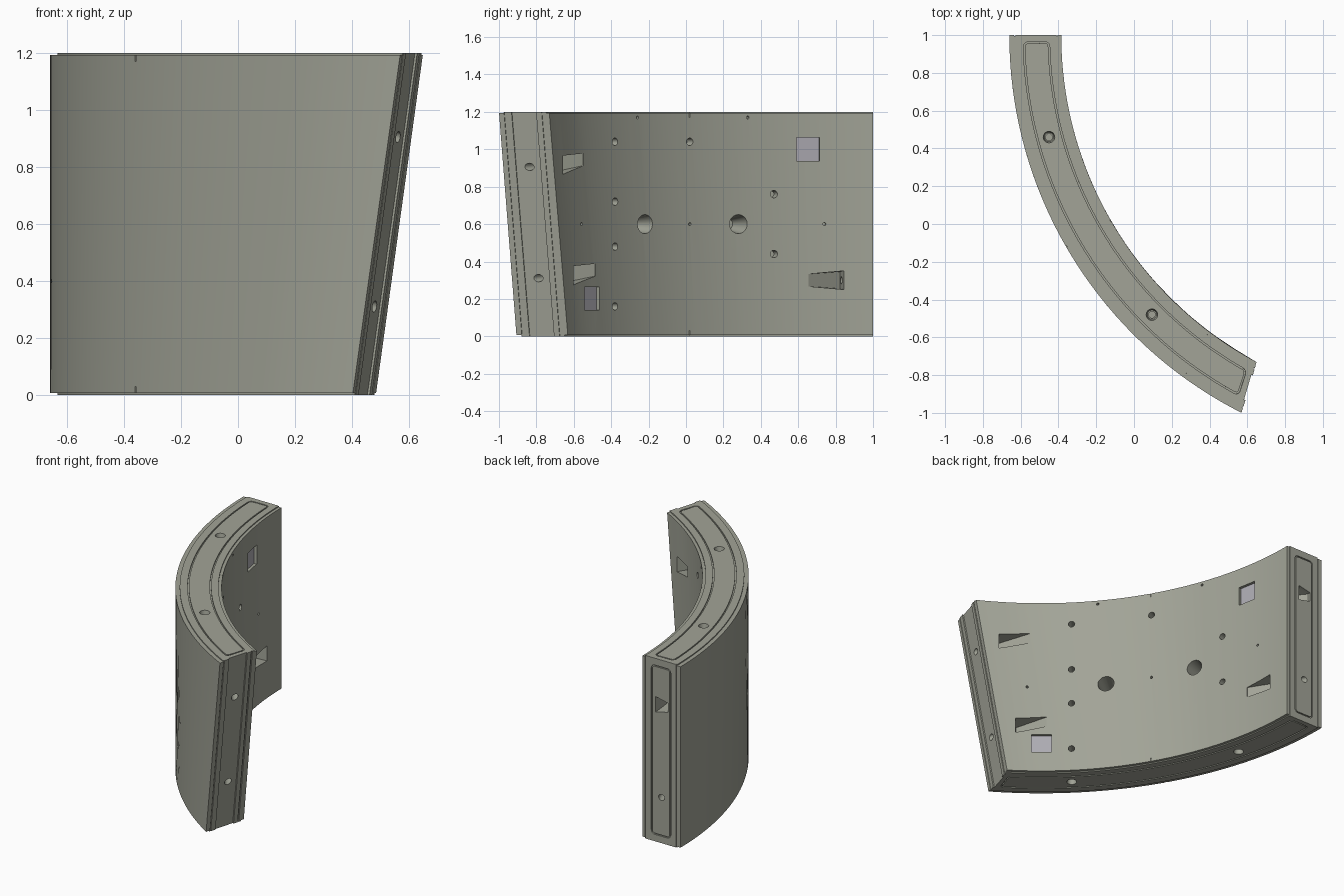
import bpy, bmesh
from math import sin, cos, asin, atan2, pi, sqrt
from mathutils import Vector

if "Cube" in bpy.data.objects:
    bpy.data.objects.remove(bpy.data.objects["Cube"])

RI, RO, H = 1.966, 2.241, 1.2
C = Vector((1.581, 1.0, 0))
P0 = Vector((0.57, -1.0, 1.2))              # outer top corner of the slanted end
V = Vector((0.284, 0.959, 0)).normalized()  # slanted end: outer to inner
RISE = Vector((0.167, -0.096, 1.2))         # slanted end: bottom to top
N = V.cross(RISE).normalized()              # slanted end: outward
Z = Vector((0, 0, 1))


def end_angle(r, z):
    q = P0 + RISE * ((z - H) / H) - C
    q.z = 0
    b = q.dot(V)
    t = -b - sqrt(b * b - q.length_squared + r * r)
    if abs(t) > 0.6:
        t = -b + sqrt(b * b - q.length_squared + r * r)
    p = q + V * t
    return atan2(-p.y, -p.x)


def polar(r, a, z):
    return Vector((C.x - r * cos(a), C.y - r * sin(a), z))


def swept(r, f, z):
    return polar(r, f * end_angle(r, z), z)


def slant(u, v, d):
    return P0 + RISE * ((u - H) / H) + V * v + N * d


def straight(u, v, d):
    return Vector((-0.66 + v, 1.0 + d, u))


def finish(bm, name):
    bmesh.ops.recalc_face_normals(bm, faces=bm.faces)
    me = bpy.data.meshes.new(name)
    bm.to_mesh(me)
    bm.free()
    ob = bpy.data.objects.new(name, me)
    bpy.context.collection.objects.link(ob)
    return ob


def loft(rings, name, closed=False):
    bm = bmesh.new()
    vs = [[bm.verts.new(p) for p in ring] for ring in rings]
    n = len(vs[0])
    pairs = list(zip(vs, vs[1:])) + ([(vs[-1], vs[0])] if closed else [])
    for a, b in pairs:
        for i in range(n):
            j = (i + 1) % n
            bm.faces.new((a[i], a[j], b[j], b[i]))
    if not closed:
        bm.faces.new(vs[0])
        bm.faces.new(vs[-1][::-1])
    return finish(bm, name)


# curved lining block with shallow rebates on the inner and outer edges
h, a, b = 0.007, 1.985, 2.215
low = [(RI, h), (a, h), (a, 0), (b, 0), (b, h), (RO, h)]
profile = low + [(r, H - z) for r, z in reversed(low)]
body = loft([[swept(r, i / 56, z) for r, z in profile] for i in range(57)], "lining_segment")


def cut(cutter):
    cutter.hide_render = True
    m = body.modifiers.new("cut", 'BOOLEAN')
    m.operation, m.solver, m.object = 'DIFFERENCE', 'EXACT', cutter
    bpy.context.view_layer.objects.active = body
    bpy.ops.object.modifier_apply(modifier=m.name)
    bpy.data.objects.remove(cutter)


def hull(points, name="cutter"):
    bm = bmesh.new()
    for p in points:
        bm.verts.new(p)
    bmesh.ops.convex_hull(bm, input=bm.verts)
    return finish(bm, name)


def bore(p, d, r1, r2, depth, n=24):
    d = d.normalized()
    x = d.orthogonal().normalized()
    y = d.cross(x)
    cut(loft([[p + d * s + x * r * cos(2 * pi * i / n) + y * r * sin(2 * pi * i / n)
               for i in range(n)] for s, r in ((-0.02, r1), (depth, r2))], "cutter"))


def slot(fn, v0, v1, depth):
    cut(hull([fn(u, v, d) for u in (-0.1, H + 0.1) for v in (v0, v1) for d in (-depth, 0.05)]))


def rounded(u0, u1, v0, v1, r, n):
    arcs = [[(cu + r * cos(s + k * pi / 8), cv + r * sin(s + k * pi / 8)) for k in range(5)]
            for cu, cv, s in ((u1 - r, v1 - r, 0), (u0 + r, v1 - r, pi / 2),
                              (u0 + r, v0 + r, pi), (u1 - r, v0 + r, 1.5 * pi))]
    out = []
    for i, arc in enumerate(arcs):
        e, f = arc[-1], arcs[(i + 1) % 4][0]
        out += arc
        if i % 2 == 0:
            out += [(e[0] + (f[0] - e[0]) * k / n, e[1] + (f[1] - e[1]) * k / n) for k in range(1, n)]
    return out


def groove(fn, u0, u1, v0, v1, n):
    w = 0.008
    A = rounded(u0, u1, v0, v1, 0.025, n)
    B = rounded(u0 + w, u1 - w, v0 + w, v1 - w, 0.025 - w, n)
    cut(loft([[fn(u, v, d) for u, v in L]
              for L, d in ((A, -0.008), (A, 0.01), (B, 0.01), (B, -0.008))], "cutter", True))


# gasket grooves on top, bottom and straight end; steps on the slanted end
ARC = 2.26
groove(lambda u, v, d: swept(v, u / ARC, H + d), 0.035, ARC - 0.04, 2.028, 2.168, 56)
groove(lambda u, v, d: swept(v, u / ARC, -d), 0.035, ARC - 0.04, 2.028, 2.168, 56)
groove(straight, 0.045, H - 0.045, 0.07, 0.212, 2)
slot(straight, 0.026, 0.032, 0.006)
slot(straight, 0.25, 0.256, 0.006)
slot(slant, 0.07, 0.207, 0.008)
slot(slant, 0.028, 0.034, 0.006)
slot(slant, 0.238, 0.246, 0.006)


def local(y):
    t = asin((1 - y) / RI)
    return t, Vector((-cos(t), -sin(t), 0)), Vector((sin(t), -cos(t), 0))


# holes in the inner face: dowels, lifting sockets, marks
for y, z in ((-.38, 1.04), (-.38, .72), (-.38, .48), (-.38, .16), (.02, 1.04), (.47, .76), (.47, .44)):
    t, o, _ = local(y)
    bore(polar(RI, t, z), o, 0.021, 0.017, 0.06)
for y in (-.22, .28):
    t, o, _ = local(y)
    bore(polar(RI, t, 0.6), o, 0.053, 0.03, 0.16, 32)
for y, z in ((-.56, .6), (.02, .6), (.74, .6), (-.26, 1.17), (.33, 1.17)):
    t, o, _ = local(y)
    bore(polar(RI, t, z), o, 0.008, 0.008, 0.02, 12)
for r in (RI, RO):
    bore(polar(r, pi / 6, H), -Z, 0.005, 0.005, 0.03, 8)
    bore(polar(r, pi / 6, 0), Z, 0.005, 0.005, 0.03, 8)

# dowel holes in top and bottom faces
for x, y in ((-.45, .46), (.095, -.48)):
    for z, d in ((H, -Z), (0, Z)):
        bore(Vector((x, y, z)), d, 0.034, 0.024, 0.04)
        bore(Vector((x, y, z)), d, 0.017, 0.017, 0.15)

# wedge-shaped bolt pockets with bolt holes from the end faces
for y, z, sign, tilt, start in ((-.55, .945, 1, -.155, slant(.905, .137, 0)),
                                (-.485, .355, 1, -.155, slant(.31, .137, 0)),
                                (.655, .3, -1, 0, straight(.3, .137, 0))):
    t, o, T = local(y)
    p, T = polar(RI, t, z), T * sign + Z * tilt
    L = 0.19
    cut(hull([p + T * s + o * d + Z * k * hh for k in (-1, 1)
              for s, d, hh in ((0, -.05, .033), (0, .002, .033), (L, -.05, .052), (L, .1, .045))]))
    target = p + T * (L - 0.01) + o * 0.065
    bore(start, target - start, 0.02, 0.02, (target - start).length)

# tapered pocket in the straight end
cut(hull([straight(.9 + k * hh, v, d) for k in (-1, 1)
          for v, hh in ((.09, .03), (.18, .05)) for d in (.02, -.02)] +
         [straight(.9 + k * .03, .17, -.12) for k in (-1, 1)]))

# recessed square plates on the inner face
mat = bpy.data.materials.new("plate_grey")
mat.diffuse_color = (0.42, 0.41, 0.45, 1)
mat.use_nodes = True
mat.node_tree.nodes["Principled BSDF"].inputs["Base Color"].default_value = mat.diffuse_color
for y, z in ((.653, 1.0), (-.505, .202)):
    t, o, T = local(y)
    p = polar(RI, t, z)
    box = lambda d0, d1, name, w: hull([p + T * i * w + Z * k * w + o * d for i in (-1, 1)
                                        for k in (-1, 1) for d in (d0, d1)], name)
    cut(box(-.03, .022, "cutter", .0625))
    box(.018, .03, "inset_plate", .0622).data.materials.append(mat)

# body colour and shading
stone = bpy.data.materials.new("concrete")
stone.diffuse_color = (0.36, 0.37, 0.31, 1)
stone.use_nodes = True
stone.node_tree.nodes["Principled BSDF"].inputs["Base Color"].default_value = stone.diffuse_color
body.data.materials.clear()
body.data.materials.append(stone)
bpy.ops.object.select_all(action='DESELECT')
body.select_set(True)
bpy.context.view_layer.objects.active = body
bpy.ops.object.shade_smooth_by_angle(angle=0.5)
